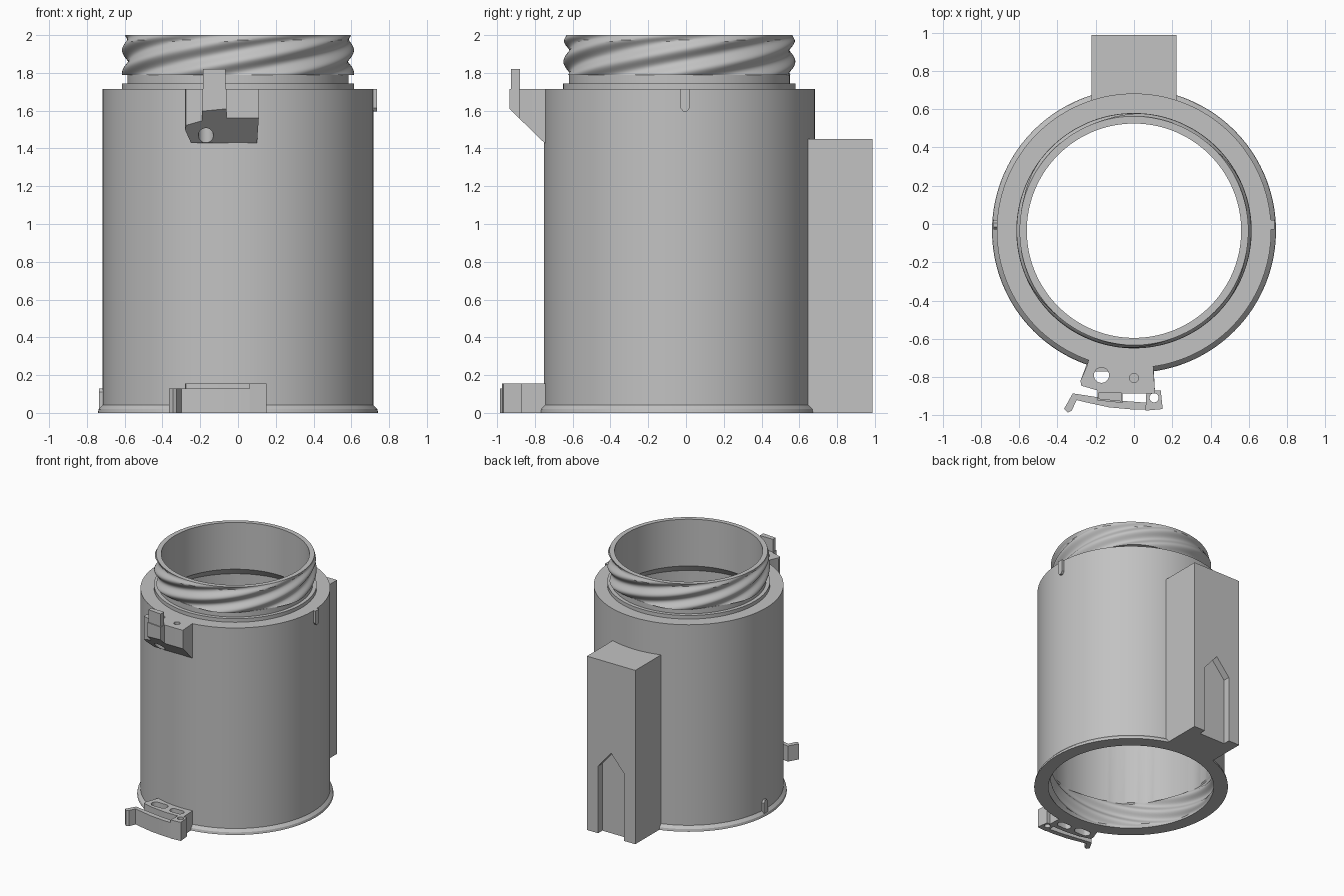
import bpy, bmesh, math

if "Cube" in bpy.data.objects:
    bpy.data.objects.remove(bpy.data.objects["Cube"], do_unlink=True)

CY = -0.035      # axis of the round body
SEGS = 144

grey = bpy.data.materials.new("plain_grey")
grey.use_nodes = True
COLOUR = (0.54, 0.54, 0.54, 1)
grey.diffuse_color = COLOUR
grey.node_tree.nodes["Principled BSDF"].inputs["Base Color"].default_value = COLOUR


def shade(ob):
    bpy.ops.object.select_all(action='DESELECT')
    ob.select_set(True)
    bpy.context.view_layer.objects.active = ob
    bpy.ops.object.shade_smooth_by_angle(angle=math.radians(30))


def finish(name, bm):
    bmesh.ops.recalc_face_normals(bm, faces=bm.faces)
    me = bpy.data.meshes.new(name)
    bm.to_mesh(me)
    bm.free()
    me.materials.append(grey)
    ob = bpy.data.objects.new(name, me)
    bpy.context.collection.objects.link(ob)
    shade(ob)
    return ob


def prism(name, pts, a, b, axis='z', clip=None):
    """Extrude a flat outline from a to b along an axis, optionally cut by a plane."""
    place = {'z': lambda u, v, w: (u, v, w),
             'y': lambda u, v, w: (u, w, v),
             'x': lambda u, v, w: (w, u, v)}[axis]
    bm = bmesh.new()
    lo = [bm.verts.new(place(u, v, a)) for u, v in pts]
    hi = [bm.verts.new(place(u, v, b)) for u, v in pts]
    bm.faces.new(lo)
    bm.faces.new(hi)
    for i in range(len(pts)):
        j = (i + 1) % len(pts)
        bm.faces.new((lo[i], lo[j], hi[j], hi[i]))
    if clip:
        bmesh.ops.bisect_plane(bm, geom=bm.verts[:] + bm.edges[:] + bm.faces[:],
                               plane_co=clip[0], plane_no=clip[1], clear_outer=True)
        bmesh.ops.holes_fill(bm, edges=[e for e in bm.edges if e.is_boundary])
    return finish(name, bm)


def slot(x, y, r, length=0.0, n=24):
    """Outline of a round hole, stretched along x into a slot."""
    pts = []
    for i in range(n):
        t = 2 * math.pi * (i + 0.5) / n
        c = math.cos(t)
        pts.append((x + r * c + math.copysign(length / 2, c), y + r * math.sin(t)))
    return pts


def cut(ob, cutter):
    mod = ob.modifiers.new("cut", 'BOOLEAN')
    mod.operation = 'DIFFERENCE'
    mod.solver = 'EXACT'
    mod.object = cutter
    bpy.ops.object.select_all(action='DESELECT')
    ob.select_set(True)
    bpy.context.view_layer.objects.active = ob
    bpy.ops.object.modifier_apply(modifier=mod.name)
    bpy.data.objects.remove(cutter, do_unlink=True)
    shade(ob)


# Hollow body with neck, outer thread at the top and inner thread at the bottom
def thread(z0, z1, r, rim, n=24):
    """Profile rows (radius, height, wave depth); the wave fades out at the rim."""
    rows = []
    for i in range(n + 1):
        z = z0 + (z1 - z0) * i / n
        rows.append((r, z, 0.016 * min(1, abs(rim - z) / 0.03)))
    return rows


profile = [(0.742, 0), (0.738, 0.02), (0.717, 0.042),
           (0.717, 1.715), (0.615, 1.715), (0.615, 1.745), (0.585, 1.745), (0.585, 1.79)]
profile += thread(1.79, 2.0, 0.598, 2.0)
profile += [(0.56, 2.0), (0.56, 1.61), (0.64, 1.535), (0.64, 0.23)]
profile += thread(0.22, 0, 0.633, 0)

bm = bmesh.new()
rings = []
for p in profile:
    ring = []
    for i in range(SEGS):
        t = 2 * math.pi * i / SEGS
        r = p[0]
        if len(p) > 2:      # six-start helical wave
            r += p[2] * math.cos(2 * math.pi * p[1] / 0.12 - 6 * t)
        ring.append(bm.verts.new((r * math.cos(t), CY + r * math.sin(t), p[1])))
    rings.append(ring)
for k, ring in enumerate(rings):
    nxt = rings[(k + 1) % len(rings)]
    for i in range(SEGS):
        j = (i + 1) % SEGS
        bm.faces.new((ring[i], ring[j], nxt[j], nxt[i]))
finish("threaded_body", bm)

# Rear block with a pointed recess in its back face
block = prism("rear_block", [(-0.223, 0.635), (0.223, 0.635), (0.223, 0.987), (-0.223, 0.987)], 0, 1.45)
cut(block, prism("recess_cutter", [(-0.12, -0.1), (0.12, -0.1), (0.12, 0.56), (0, 0.7), (-0.12, 0.56)],
                 0.93, 1.1, 'y'))

# Upper lug with sloped underside, holes and a catch
slope = ((0, -0.75, 1.43), (0, -0.18, -0.185))
lug = prism("upper_lug", [(-0.235, -0.70), (-0.245, -0.74), (-0.28, -0.82), (-0.275, -0.845),
                          (-0.19, -0.87), (-0.06, -0.885), (0.11, -0.885), (0.1, -0.74), (0.1, -0.70)],
            1.43, 1.715, clip=slope)
cut(lug, prism("hole_cutter", slot(-0.17, -0.79, 0.04), 1.3, 1.9))
cut(lug, prism("pin_hole_cutter", slot(0, -0.805, 0.024), 1.62, 1.9))
prism("catch_base", [(-0.19, -0.86), (-0.19, -0.922), (-0.06, -0.935), (-0.06, -0.86)],
      1.5, 1.715, clip=slope)
prism("catch_tab", [(-0.185, -0.88), (-0.185, -0.915), (-0.065, -0.927), (-0.065, -0.88)], 1.68, 1.82)

# Lower lug with slots
lower = prism("lower_lug", [(-0.235, -0.70), (-0.28, -0.82), (-0.275, -0.845), (-0.19, -0.87),
                            (-0.06, -0.885), (0.11, -0.885), (0.1, -0.70)], 0, 0.155)
cut(lower, prism("slot_cutter", slot(-0.16, -0.805, 0.035, 0.07), -0.1, 0.3))
cut(lower, prism("slot_cutter", slot(0.01, -0.82, 0.03, 0.06), -0.1, 0.3))

# Latch lever: curved arm with a bent finger grip and a knuckle
prism("latch_arm", [(-0.365, -0.965), (-0.345, -0.985), (-0.325, -0.975), (-0.30, -0.92),
                    (-0.26, -0.93), (-0.13, -0.958), (0, -0.97), (0.08, -0.97), (0.08, -0.935),
                    (-0.05, -0.925), (-0.19, -0.905), (-0.32, -0.885)], 0, 0.13)
knuckle = prism("latch_knuckle", [(0.06, -0.975), (0.15, -0.967), (0.14, -0.87), (0.065, -0.87)], 0, 0.155)
cut(knuckle, prism("pin_cutter", slot(0.105, -0.908, 0.024), -0.1, 0.3))

# Alignment ribs on the two sides
prism("upper_rib", [(-0.03, 1.715), (-0.03, 1.615), (-0.015, 1.595), (0.005, 1.595), (0.02, 1.615),
                    (0.02, 1.715)], 0.69, 0.735, 'x')
prism("lower_rib", [(-0.03, 0.01), (-0.03, 0.11), (-0.015, 0.13), (0.005, 0.13), (0.02, 0.11), (0.02, 0.01)],
      -0.735, -0.69, 'x')
